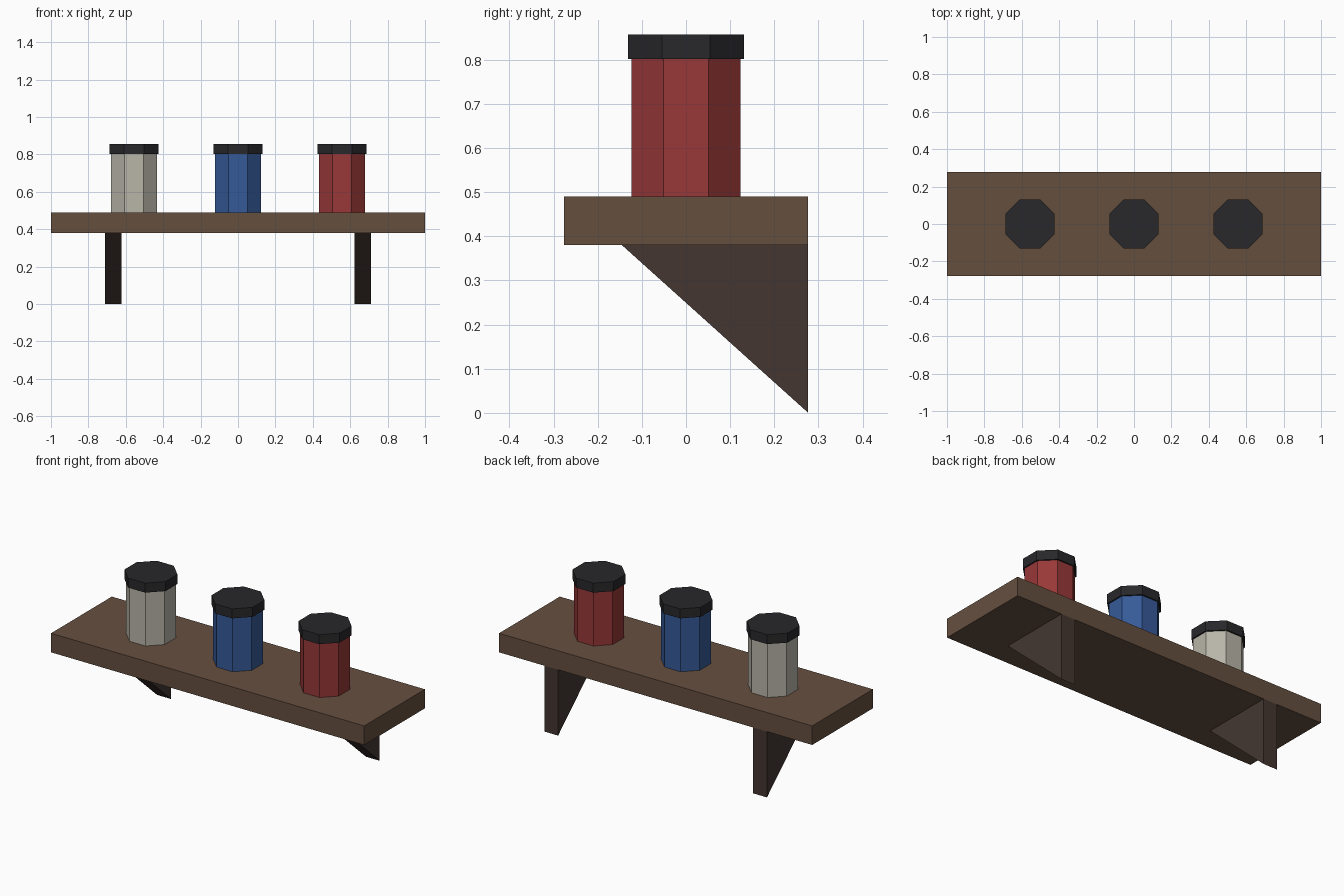
import bpy, bmesh, math

if "Cube" in bpy.data.objects:
    bpy.data.objects.remove(bpy.data.objects["Cube"])


def material(name, hexcode):
    # sRGB hex to linear colour
    rgb = [int(hexcode[i:i + 2], 16) / 255 for i in (0, 2, 4)]
    lin = [c / 12.92 if c <= 0.04045 else ((c + 0.055) / 1.055) ** 2.4 for c in rgb]
    mat = bpy.data.materials.new(name)
    mat.diffuse_color = (*lin, 1)
    mat.use_nodes = True
    mat.node_tree.nodes["Principled BSDF"].inputs["Base Color"].default_value = mat.diffuse_color
    return mat


def extrude_profile(name, points, offset, mat):
    # Closed prism: flat polygon swept along an offset vector
    bm = bmesh.new()
    face = bm.faces.new([bm.verts.new(p) for p in points])
    ext = bmesh.ops.extrude_face_region(bm, geom=[face], use_keep_orig=True)
    moved = [v for v in ext["geom"] if isinstance(v, bmesh.types.BMVert)]
    bmesh.ops.translate(bm, verts=moved, vec=offset)
    bmesh.ops.recalc_face_normals(bm, faces=bm.faces[:])
    mesh = bpy.data.meshes.new(name)
    bm.to_mesh(mesh)
    bm.free()
    mesh.materials.append(mat)
    obj = bpy.data.objects.new(name, mesh)
    bpy.context.collection.objects.link(obj)
    return obj


def octagon(x, apothem, z):
    r = apothem / math.cos(math.pi / 8)
    angles = [math.pi / 8 + i * math.pi / 4 for i in range(8)]
    return [(x + r * math.cos(a), r * math.sin(a), z) for a in angles]


DEPTH = 0.277
SHELF_BOTTOM, SHELF_TOP = 0.38, 0.49
LID_BOTTOM, LID_TOP = 0.802, 0.857

wood = material("wood", "654f3f")
dark_wood = material("dark_wood", "433631")
lid_black = material("lid_black", "28282b")

# Shelf board
extrude_profile("shelf_board",
                [(-1, -DEPTH, SHELF_BOTTOM), (1, -DEPTH, SHELF_BOTTOM),
                 (1, DEPTH, SHELF_BOTTOM), (-1, DEPTH, SHELF_BOTTOM)],
                (0, 0, SHELF_TOP - SHELF_BOTTOM), wood)

# Triangular wall brackets
for side, x in (("left", -0.667), ("right", 0.667)):
    extrude_profile(side + "_bracket",
                    [(x - 0.044, -0.145, SHELF_BOTTOM), (x - 0.044, DEPTH, SHELF_BOTTOM),
                     (x - 0.044, DEPTH, 0)],
                    (0.088, 0, 0), dark_wood)

# Eight-sided jars with lids
for name, x, colour in (("cream", -0.556, "b8b5a8"),
                        ("blue", 0, "365a99"),
                        ("red", 0.556, "993838")):
    extrude_profile(name + "_jar", octagon(x, 0.123, SHELF_TOP),
                    (0, 0, LID_BOTTOM - SHELF_TOP), material(name, colour))
    extrude_profile(name + "_jar_lid", octagon(x, 0.131, LID_BOTTOM),
                    (0, 0, LID_TOP - LID_BOTTOM), lid_black)
